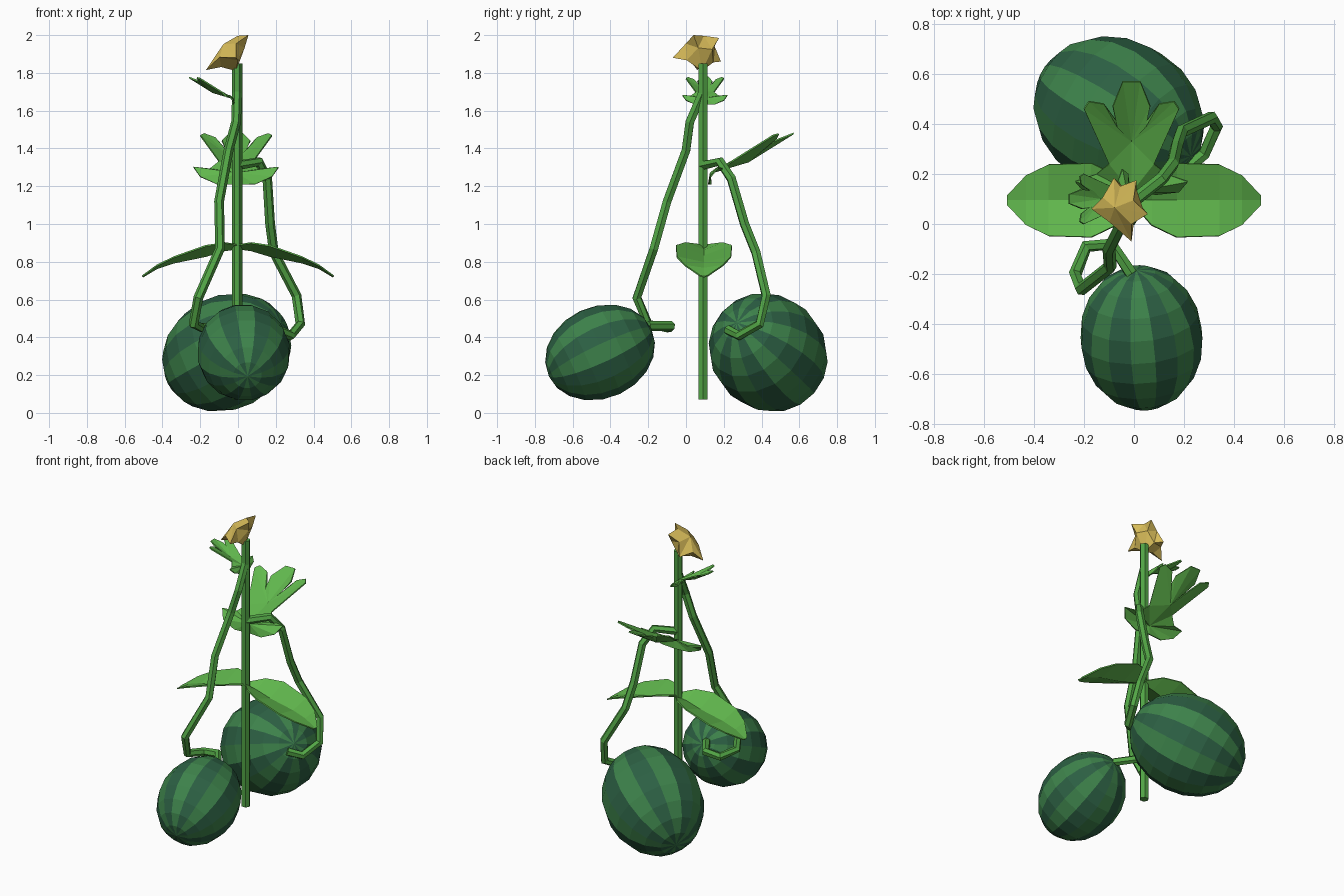
import bpy, bmesh, math
from mathutils import Vector, Matrix

if "Cube" in bpy.data.objects:
    bpy.data.objects.remove(bpy.data.objects["Cube"])


def mat(name, rgb):
    m = bpy.data.materials.new(name)
    m.diffuse_color = (*rgb, 1)
    m.use_nodes = True
    m.node_tree.nodes["Principled BSDF"].inputs["Base Color"].default_value = m.diffuse_color
    return m


STEM = mat("stem green", (0.085, 0.38, 0.06))
LEAF = mat("leaf green", (0.12, 0.48, 0.075))
RIND = mat("rind light green", (0.047, 0.225, 0.07))
DARK = mat("rind dark green", (0.025, 0.115, 0.056))
GOLD = mat("flower yellow", (0.68, 0.50, 0.10))


def add_mesh(name, verts, faces, material, thickness=0):
    bm = bmesh.new()
    vs = [bm.verts.new(v) for v in verts]
    for f in faces:
        bm.faces.new([vs[i] for i in f])
    bmesh.ops.recalc_face_normals(bm, faces=bm.faces)
    me = bpy.data.meshes.new(name)
    bm.to_mesh(me)
    bm.free()
    me.materials.append(material)
    ob = bpy.data.objects.new(name, me)
    bpy.context.collection.objects.link(ob)
    if thickness:
        s = ob.modifiers.new("thickness", 'SOLIDIFY')
        s.thickness = thickness
        s.offset = 0
    return ob


def tube(name, points, radius, sides=6):
    """Low-poly tube swept along points, carrying the ring frame along the bends."""
    pts = [Vector(p) for p in points]
    n = len(pts)
    verts, side = [], Vector((1, 0, 0))
    for i, p in enumerate(pts):
        d_in = (p - pts[i - 1]).normalized() if i else Vector()
        d_out = (pts[i + 1] - p).normalized() if i < n - 1 else Vector()
        t = (d_in + d_out).normalized()
        side = (side - t * side.dot(t)).normalized()
        other = t.cross(side)
        for k in range(sides):
            a = math.tau * k / sides
            verts.append(p + radius * (math.cos(a) * side + math.sin(a) * other))
    faces = [tuple(range(sides)), tuple(range((n - 1) * sides, n * sides))]
    for i in range(n - 1):
        for k in range(sides):
            a, b = i * sides + k, i * sides + (k + 1) % sides
            faces.append((a, b, b + sides, a + sides))
    return add_mesh(name, verts, faces, STEM)


def melon(name, centre, axis, long_r, short_r):
    """Striped ellipsoid; the stripes alternate around its long axis."""
    seg = 16
    step = math.tau / seg
    bm = bmesh.new()
    bmesh.ops.create_uvsphere(bm, u_segments=seg, v_segments=10, radius=1)
    bmesh.ops.rotate(bm, verts=bm.verts, cent=(0, 0, 0),
                     matrix=Matrix.Rotation(step / 2, 3, 'Z'))
    for f in bm.faces:
        c = f.calc_center_median()
        f.material_index = round((math.atan2(c.y, c.x) - math.pi / 2) / step) % 2
    rot = Vector(axis).normalized().to_track_quat('Z', 'Y').to_matrix().to_4x4()
    bm.transform(Matrix.Translation(centre) @ rot
                 @ Matrix.Diagonal((short_r, short_r, long_r, 1)))
    me = bpy.data.meshes.new(name)
    bm.to_mesh(me)
    bm.free()
    me.materials.append(RIND)
    me.materials.append(DARK)
    ob = bpy.data.objects.new(name, me)
    bpy.context.collection.objects.link(ob)


# Main stem and the two hanging vines
tube("main_stem", [(-0.005, 0.09, 0.07), (-0.005, 0.09, 0.9), (-0.005, 0.09, 1.85)], 0.028)
tube("front_vine", [(-0.005, 0.09, 1.70), (-0.01, 0.02, 1.54), (-0.05, -0.0, 1.39),
                    (-0.10, -0.1, 1.12), (-0.095, -0.17, 0.87), (-0.21, -0.26, 0.61),
                    (-0.235, -0.2, 0.47), (-0.19, -0.09, 0.45), (-0.09, -0.08, 0.46),
                    (-0.01, -0.20, 0.46)], 0.026)
tube("back_vine", [(-0.005, 0.09, 1.31), (0.11, 0.18, 1.33), (0.155, 0.24, 1.24),
                   (0.17, 0.31, 1.0), (0.19, 0.37, 0.85), (0.31, 0.425, 0.62),
                   (0.33, 0.39, 0.47), (0.28, 0.28, 0.41), (0.21, 0.22, 0.44)], 0.026)

# Melons
melon("front_melon", (0.03, -0.455, 0.32), (-0.07, 0.9, 0.42), 0.30, 0.247)
melon("back_melon", (-0.06, 0.435, 0.32), (0.78, -0.45, 0.43), 0.366, 0.302)

# Two broad leaves: distance out, half width, midrib height, edge height
profile = [(0, 0.02, 0.87, 0.89), (0.07, 0.10, 0.86, 0.90), (0.17, 0.148, 0.83, 0.885),
           (0.34, 0.143, 0.795, 0.825), (0.43, 0.10, 0.765, 0.78), (0.505, 0.02, 0.72, 0.725)]
for s, label in ((-1, "left"), (1, "right")):
    verts, faces = [], []
    for x, w, zm, ze in profile:
        verts += [(s * x, 0.095 - w, ze), (s * x, 0.095, zm), (s * x, 0.095 + w, ze)]
    for i in range(0, 3 * len(profile) - 3, 3):
        faces += [(i, i + 1, i + 4, i + 3), (i + 1, i + 2, i + 5, i + 4)]
    add_mesh("broad_leaf_" + label, verts, faces, LEAF, 0.008)


# Lobed leaves: half outline, mirrored and fanned from the midrib
def lobed_leaf(name, base, scale, turn):
    low = [(0, 0.04, -0.06), (0.10, 0.03, -0.06), (0.19, 0.04, -0.02), (0.225, 0.08, 0.03),
           (0.14, 0.11, 0.02)]
    high = [(0.09, 0.15), (0.19, 0.37), (0.17, 0.40), (0.11, 0.39), (0.055, 0.30),
            (0.075, 0.38), (0.035, 0.48)]
    half = low + [(x, y, -0.04 + 0.5 * y + 0.28 * x) for x, y in high]
    outline = half + [(-x, y, z) for x, y, z in reversed(half[1:])]
    n = len(outline)
    k = len(low)
    hubs = [(0, 0.04, 0.0), (0, 0.24, 0.06), (0, 0.44, 0.18)]
    faces = []
    for i in range(n):
        j = (i + 1) % n
        m = min(i, n - 1 - i)
        hub = n if m < k else n + 1
        faces.append((i, j, hub))
    # close the gap along each side between the two hubs
    faces += [(k, n + 1, n), (n - k, n, n + 1)]
    m = Matrix.Translation(base) @ Matrix.Rotation(turn, 4, 'Z') @ Matrix.Scale(scale, 4)
    add_mesh(name, [m @ Vector(p) for p in outline + hubs[:2]], faces, LEAF, 0.008)


lobed_leaf("large_lobed_leaf", (-0.01, 0.09, 1.27), 1.0, 0)
lobed_leaf("small_lobed_leaf", (-0.005, 0.1, 1.665), 0.53, math.pi / 2)

# Five-pointed flower tilted towards the front left
tips = [Vector(p) for p in ((-0.17, 0.06, 1.815), (-0.08, 0.185, 1.86), (0.01, 0.175, 1.985),
                            (0.055, 0.04, 2.0), (-0.01, -0.07, 1.88))]
mid = sum(tips, Vector()) / 5
normal = Vector((-0.6, -0.2, 0.7)).normalized()
ring = []
for i, t in enumerate(tips):
    dent = mid + ((t + tips[(i + 1) % 5]) / 2 - mid) * 0.78 + normal * 0.03
    ring += [t, dent]
back = [mid + (p - mid) * 0.55 - normal * 0.035 for p in ring[0::2]]
verts = ring + back + [mid + normal * 0.06, Vector((-0.01, 0.085, 1.81))]
faces = []
for i in range(5):
    t, d, t2 = 2 * i, 2 * i + 1, (2 * i + 2) % 10
    b, b2 = 10 + i, 10 + (i + 1) % 5
    faces += [(t, d, 15), (d, t2, 15), (t, b, d), (d, b2, t2), (d, b, b2), (b, 16, b2)]
add_mesh("star_flower", verts, faces, GOLD)
